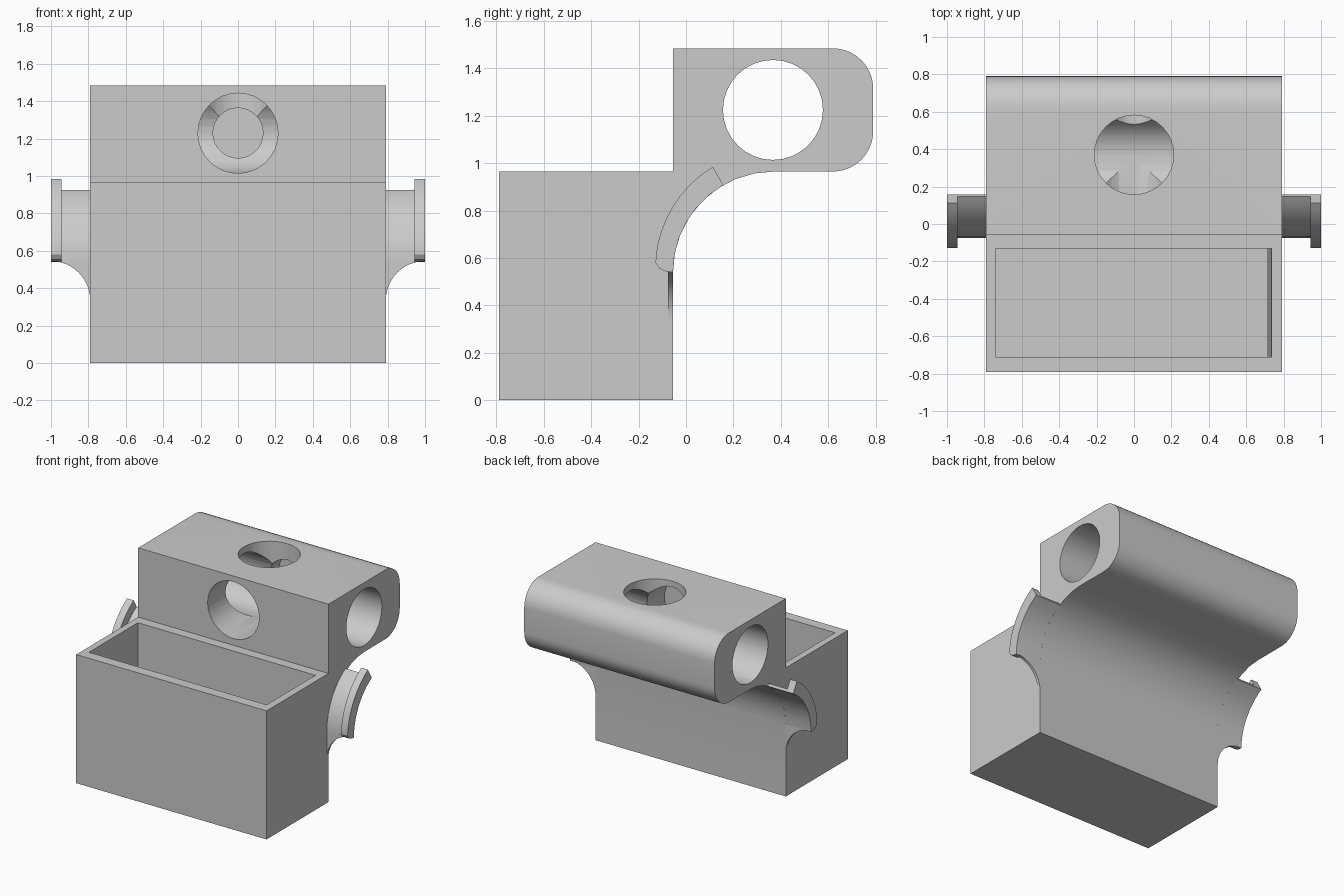
import bpy, bmesh
from math import radians, cos, sin
from mathutils import Matrix, Vector

if "Cube" in bpy.data.objects:
    bpy.data.objects.remove(bpy.data.objects["Cube"])

grey = bpy.data.materials.new("plain grey")
grey.use_nodes = True
grey.diffuse_color = (0.6, 0.6, 0.6, 1)
grey.node_tree.nodes["Principled BSDF"].inputs["Base Color"].default_value = (0.6, 0.6, 0.6, 1)


def finish(bm, name):
    bmesh.ops.recalc_face_normals(bm, faces=bm.faces)
    mesh = bpy.data.meshes.new(name)
    bm.to_mesh(mesh)
    bm.free()
    mesh.materials.append(grey)
    obj = bpy.data.objects.new(name, mesh)
    bpy.context.collection.objects.link(obj)
    return obj


def prism(name, points, start, end, axis="x"):
    """Extrude a (y, z) outline along x, or an (x, z) outline along y."""
    bm = bmesh.new()
    place = (lambda p: (start, *p)) if axis == "x" else (lambda p: (p[0], start, p[1]))
    face = bm.faces.new([bm.verts.new(place(p)) for p in points])
    new = bmesh.ops.extrude_face_region(bm, geom=[face])["geom"]
    shift = Vector((end - start, 0, 0)) if axis == "x" else Vector((0, end - start, 0))
    bmesh.ops.translate(bm, vec=shift, verts=[v for v in new if isinstance(v, bmesh.types.BMVert)])
    return finish(bm, name)


def rod(name, a, b, radius):
    """Cylinder between two points."""
    a, b = Vector(a), Vector(b)
    bm = bmesh.new()
    turn = (b - a).to_track_quat("Z", "Y").to_matrix().to_4x4()
    bmesh.ops.create_cone(bm, cap_ends=True, segments=32, radius1=radius, radius2=radius,
                          depth=(b - a).length, matrix=Matrix.Translation((a + b) / 2) @ turn)
    return finish(bm, name)


def arc(cy, cz, r0, r1, a0, a1, n):
    """Arc points from angle a0 to a1, radius blending from r0 to r1."""
    pts = []
    for i in range(n + 1):
        t = i / n
        a, r = radians(a0 + (a1 - a0) * t), r0 + (r1 - r0) * t
        pts.append((cy + r * cos(a), cz + r * sin(a)))
    return pts


def select_only(obj):
    bpy.ops.object.select_all(action="DESELECT")
    obj.select_set(True)
    bpy.context.view_layer.objects.active = obj


def cut(obj, cutter):
    cutter.hide_render = True
    mod = obj.modifiers.new("cut", "BOOLEAN")
    mod.operation, mod.solver, mod.object = "DIFFERENCE", "EXACT", cutter
    select_only(obj)
    bpy.ops.object.modifier_apply(modifier=mod.name)
    bpy.data.objects.remove(cutter)


CY, CZ, R = 0.37, 0.54, 0.425    # curve under the upper block
W = 0.79                         # half width of the body

# Body: box and rounded upper block joined by a concave curve
outline = [(-W, 0), (-0.055, 0)]
outline += arc(CY, CZ, R, R, 180, 90, 8)
outline += arc(0.62, 1.135, 0.17, 0.17, -90, 0, 10)
outline += arc(0.62, 1.315, 0.17, 0.17, 0, 90, 10)
outline += [(-0.055, 1.485), (-0.055, 0.965), (-W, 0.965)]
body = prism("body", outline, -W, W)

# Open tray in the box, one end wall slightly sloped
cut(body, prism("tray_cutter", [(-0.74, 0.05), (0.71, 0.05), (0.735, 1), (-0.74, 1)],
                -0.71, -0.13, "y"))

# Crossing bores: lengthwise, from the front, from the top, and a narrow blind one
cut(body, rod("long_bore", (-1, 0.367, 1.225), (1, 0.367, 1.225), 0.211))
cut(body, rod("top_bore", (0, 0.37, 1.23), (0, 0.37, 1.6), 0.212))
cut(body, rod("front_bore", (0, -0.2, 1.229), (0, 0.36, 1.229), 0.214))
cut(body, rod("blind_bore", (0, 0.3, 1.23), (0, 0.68, 1.23), 0.134))

# Side arms with curved end flanges and gussets
parts = [body]
inner = arc(CY, CZ, R, R, 120, 180, 6)
arm_outline = inner + arc(CY, CZ, 0.445, 0.445, 180, 120, 12)
flange_outline = inner + [(-0.085, 0.543), (-0.112, 0.555), (-0.128, 0.58)]
flange_outline += arc(CY, CZ, 0.502, 0.514, 172, 120, 12)
for side, s in (("left", 1), ("right", -1)):
    parts.append(prism(side + "_arm", arm_outline, s * (W - 0.01), s * 0.96))
    parts.append(prism(side + "_flange", flange_outline, s * 0.945, s))
    curve = [(s * x, z) for x, z in arc(1.0, 0.335, 0.21, 0.21, 180, 90, 12)]
    parts.append(prism(side + "_gusset", curve + [(s * (W - 0.01), 0.545), (s * (W - 0.01), 0.335)],
                       -0.075, -0.055, "y"))

for part in parts:
    select_only(part)
    bpy.ops.object.shade_smooth_by_angle(angle=radians(30))
